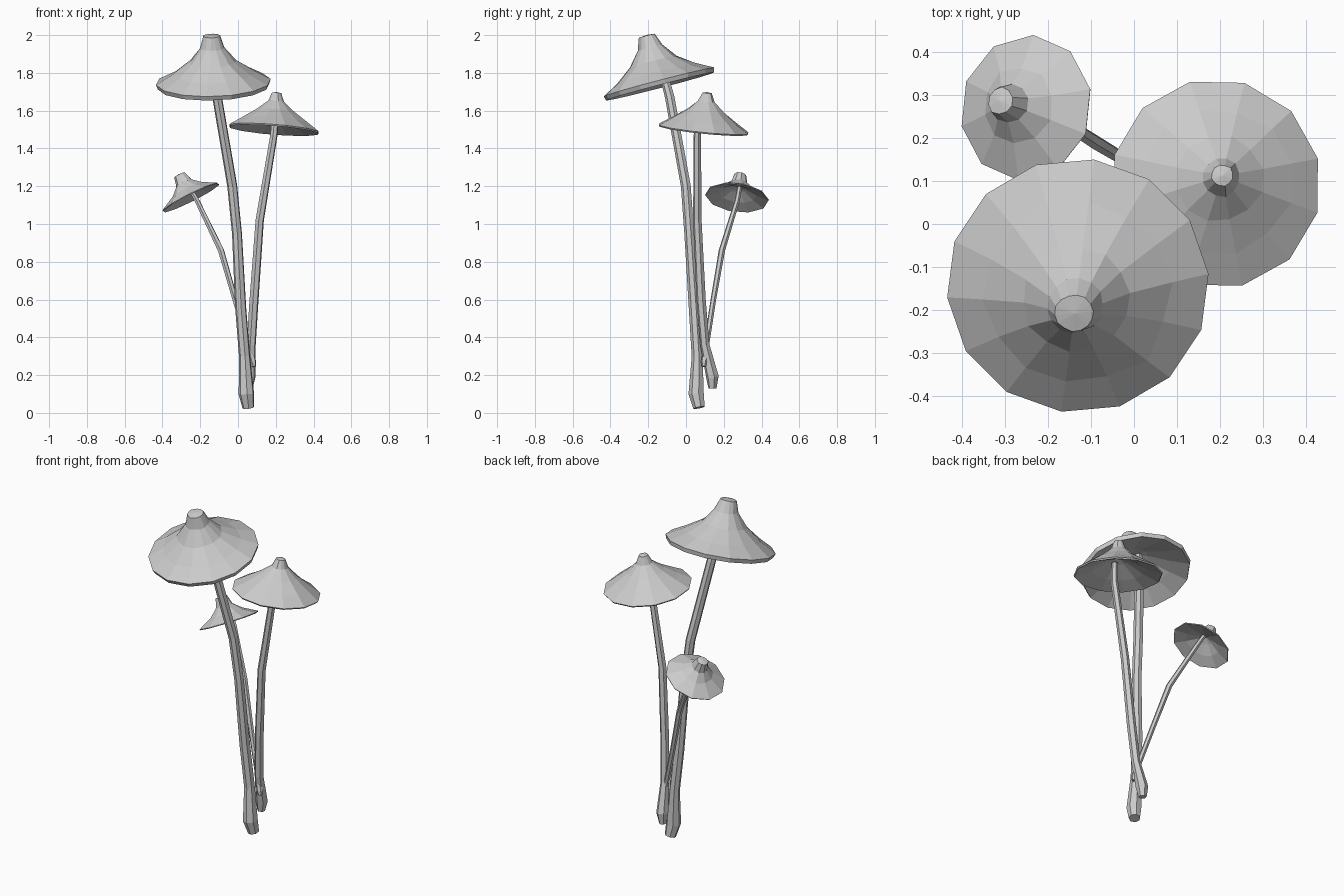
import bpy, math, random
from mathutils import Vector

if "Cube" in bpy.data.objects:
    bpy.data.objects.remove(bpy.data.objects["Cube"])

random.seed(4)


def skin(name, rings):
    """Join rings of points (single-point rings are poles) into one flat-shaded mesh."""
    verts, faces, index = [], [], []
    for ring in rings:
        index.append(list(range(len(verts), len(verts) + len(ring))))
        verts += ring
    for a, b in zip(index, index[1:]):
        n = max(len(a), len(b))
        for i in range(n):
            j = (i + 1) % n
            if len(a) == 1:
                faces.append((a[0], b[i], b[j]))
            elif len(b) == 1:
                faces.append((a[j], a[i], b[0]))
            else:
                faces.append((a[i], b[i], b[j], a[j]))
    mesh = bpy.data.meshes.new(name)
    mesh.from_pydata([tuple(v) for v in verts], [], faces)
    obj = bpy.data.objects.new(name, mesh)
    bpy.context.collection.objects.link(obj)
    return obj


def ring(center, normal, radius, sides, turn=0.0, jitter=0.0):
    """Circle of points around an axis, counter-clockwise seen from its tip."""
    n = Vector(normal).normalized()
    u = (Vector((1, 0, 0)) - n * n.x).normalized()
    v = n.cross(u)
    pts = []
    for i in range(sides):
        a = 2 * math.pi * i / sides + turn
        r = radius * (1 + random.uniform(-jitter, jitter))
        pts.append(center + u * (r * math.cos(a)) + v * (r * math.sin(a)))
    return pts


def cap(name, center, axis, sides, profile, turn):
    c, n = Vector(center), Vector(axis).normalized()
    rim = max(r for r, h in profile)
    rings = []
    for r, h in profile:
        p = c + n * h
        jit = 0.0 if r > rim * 0.9 else 0.06
        rings.append([p] if r == 0 else ring(p, axis, r, sides, turn, jit))
    return skin(name, rings)


def stem(name, path, sides):
    """Path of (x, y, z, radius) from the top down, closed at both ends."""
    pts = [Vector(p[:3]) for p in path]
    rings = [[pts[0]]]
    for i, p in enumerate(pts):
        d = pts[max(i - 1, 0)] - pts[min(i + 1, len(pts) - 1)]
        rings.append(ring(p, d, path[i][3], sides, 0.3))
    rings.append([pts[-1]])
    return skin(name, rings)


# Caps: outer bell down to the rim, then the hollow underside
cap("large_cap", (-0.13, -0.14, 1.74), (-0.03, -0.26, 1), 14,
    [(0, .27), (.045, .265), (.065, .2), (.125, .125), (.22, .06), (.305, .012),
     (.297, -.012), (.2, .035), (.08, .1), (0, .13)], 0.1)
cap("medium_cap", (0.19, 0.093, 1.50), (0.08, 0.1, 1), 12,
    [(0, .2), (.025, .195), (.045, .15), (.1, .1), (.17, .05), (.245, .004),
     (.24, -.004), (.15, .03), (.05, .08), (0, .1)], 0.25)
cap("small_cap", (-0.25, 0.27, 1.14), (-0.5, 0.13, 1), 10,
    [(0, .14), (.032, .135), (.046, .085), (.09, .045), (.17, .002),
     (.168, -.003), (.1, .02), (.04, .05), (0, .065)], 0.2)

# Stems: slender and bent, with swollen feet
stem("large_stem", [(-.14, -.13, 1.84, .022), (-.11, -.085, 1.67, .026),
                    (-.03, .0, 1.2, .027), (-.005, .018, .95, .027),
                    (.015, .045, .55, .03), (.035, .06, .3, .03),
                    (.045, .055, .1, .042), (.055, .07, .028, .032)], 7)
stem("medium_stem", [(.20, .075, 1.58, .018), (.19, .06, 1.47, .02),
                     (.115, .06, 1.02, .023), (.085, .08, .6, .025),
                     (.07, .1, .36, .025), (.06, .14, .19, .034),
                     (.056, .14, .13, .022)], 6)
stem("small_stem", [(-.26, .285, 1.2, .013), (-.215, .27, 1.12, .014),
                    (-.09, .19, .86, .017), (-.015, .145, .6, .015),
                    (.06, .105, .34, .015), (.078, .098, .27, .019),
                    (.083, .095, .245, .012)], 6)
